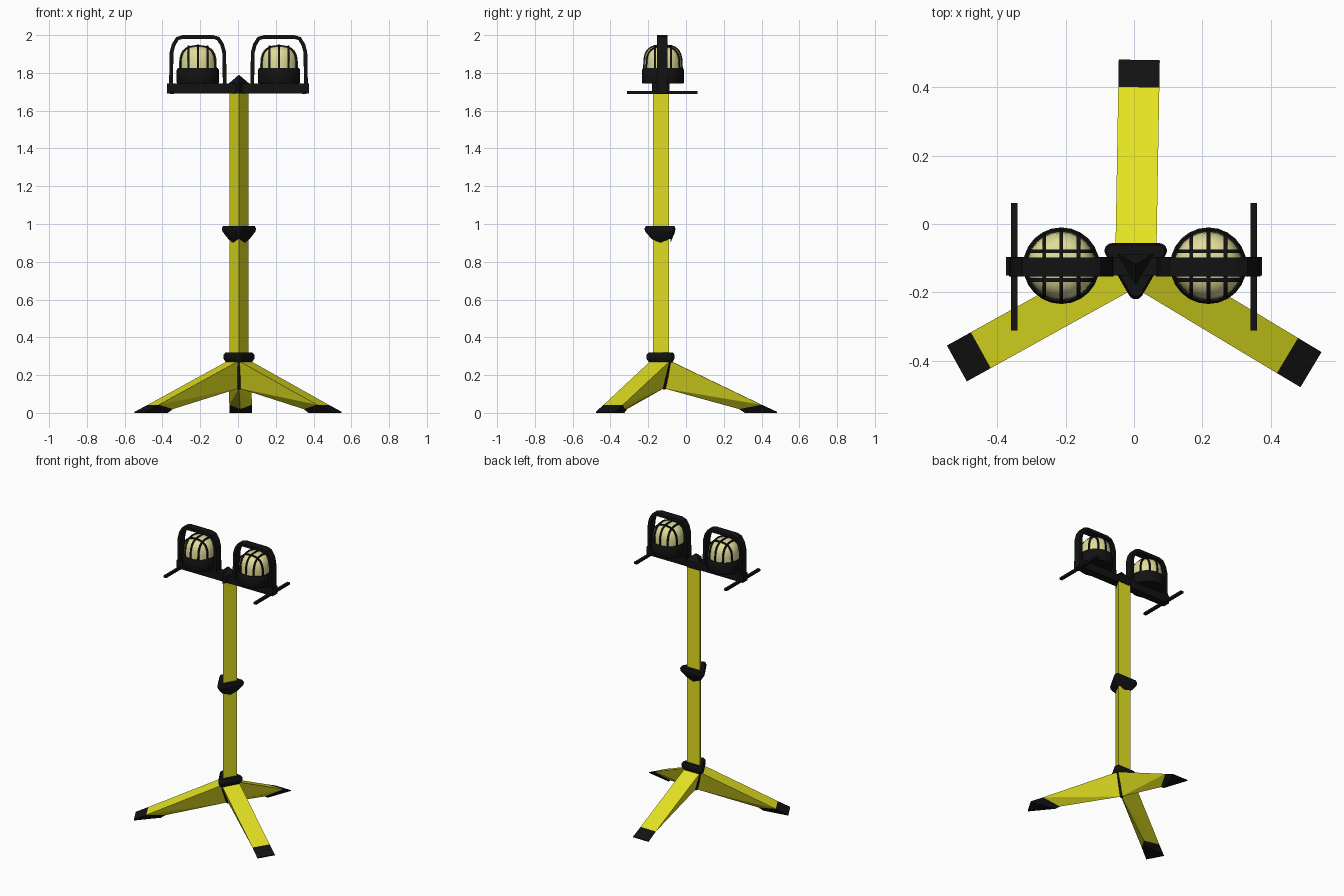
import bpy, bmesh, math
from mathutils import Matrix, Vector

if "Cube" in bpy.data.objects:
    bpy.data.objects.remove(bpy.data.objects["Cube"])

CX, CY = 0.005, -0.118          # mast axis
MAST = Matrix.Translation((CX, CY, 0))


def material(name, rgb):
    m = bpy.data.materials.new(name)
    m.diffuse_color = (*rgb, 1)
    m.use_nodes = True
    m.node_tree.nodes["Principled BSDF"].inputs["Base Color"].default_value = m.diffuse_color
    return m


YELLOW = material("yellow_paint", (0.78, 0.77, 0.015))
BLACK = material("black_rubber", (0.006, 0.006, 0.006))
LENS = material("lamp_glass", (0.75, 0.72, 0.32))


def make(name, bm, mat, matrix=MAST, smooth=False):
    bmesh.ops.recalc_face_normals(bm, faces=bm.faces)
    bm.transform(matrix)
    me = bpy.data.meshes.new(name)
    bm.to_mesh(me)
    bm.free()
    me.materials.append(mat)
    ob = bpy.data.objects.new(name, me)
    bpy.context.collection.objects.link(ob)
    if smooth:
        bpy.ops.object.select_all(action='DESELECT')
        ob.select_set(True)
        bpy.context.view_layer.objects.active = ob
        bpy.ops.object.shade_smooth_by_angle(angle=math.radians(40))
    return ob


def loft(name, rings, mat, matrix=MAST, smooth=False):
    bm = bmesh.new()
    rows = [[bm.verts.new(p) for p in ring] for ring in rings]
    n = len(rows[0])
    for a, b in zip(rows, rows[1:]):
        for i in range(n):
            j = (i + 1) % n
            bm.faces.new((a[i], a[j], b[j], b[i]))
    bm.faces.new(rows[0])
    bm.faces.new(rows[-1])
    return make(name, bm, mat, matrix, smooth)


def hull(name, pts, mat, matrix=MAST):
    bm = bmesh.new()
    for p in pts:
        bm.verts.new(p)
    bmesh.ops.convex_hull(bm, input=bm.verts)
    bmesh.ops.dissolve_limit(bm, angle_limit=0.02, verts=bm.verts, edges=bm.edges)
    return make(name, bm, mat, matrix)


def box(name, lo, hi, mat):
    return hull(name, [(x, y, z) for x in (lo[0], hi[0]) for y in (lo[1], hi[1])
                       for z in (lo[2], hi[2])], mat, Matrix())


def strap(name, pts, thick, width, mat, matrix):
    """Flat strip following an xz path, width along y."""
    rings = []
    for i, (x, z) in enumerate(pts):
        a, b = pts[max(i - 1, 0)], pts[min(i + 1, len(pts) - 1)]
        t = Vector((b[0] - a[0], b[1] - a[1])).normalized() * thick / 2
        nx, nz = -t.y, t.x
        rings.append([(x + s * nx, w, z + s * nz) for s, w in
                      ((1, -width / 2), (1, width / 2), (-1, width / 2), (-1, -width / 2))])
    return loft(name, rings, mat, matrix)


def tri_ring(d, r, z, z_mid=None):
    """Rounded triangle pointing to -y, with a point in the middle of each side."""
    pts = []
    for c in (-90, 30, 150):
        ca = math.radians(c)
        for k in range(-3, 4):
            a = ca + math.radians(20 * k)
            pts.append((d * math.cos(ca) + r * math.cos(a), d * math.sin(ca) + r * math.sin(a), z))
        m = ca + math.radians(60)
        pts.append(((d / 2 + r) * math.cos(m), (d / 2 + r) * math.sin(m), z if z_mid is None else z_mid))
    return pts


def circle(r, z, n=24):
    return [(r * math.cos(i * math.tau / n), r * math.sin(i * math.tau / n), z) for i in range(n)]


# Triangular mast
tri = [(0.058 * math.cos(math.radians(a)), 0.058 * math.sin(math.radians(a))) for a in (-90, 30, 150)]
loft("mast", [[(x, y, z) for x, y in tri] for z in (0.26, 1.70)], YELLOW)

# Collars and pyramid cap
loft("base_collar", [tri_ring(0.06, 0.018, 0.268), tri_ring(0.07, 0.022, 0.288),
                     tri_ring(0.07, 0.022, 0.308), tri_ring(0.064, 0.016, 0.32)], BLACK, smooth=True)
loft("middle_collar", [tri_ring(0.058, 0.006, 0.92, 0.90), tri_ring(0.078, 0.020, 0.96, 0.955),
                       tri_ring(0.08, 0.022, 0.975), tri_ring(0.076, 0.018, 0.99)], BLACK, smooth=True)
hull("mast_cap", [(x * 1.05, y * 1.05, z) for x, y in tri for z in (1.69, 1.745)] + [(0, 0, 1.79)], BLACK)

# Tripod legs: flat top, keeled underside, black feet, black seams between
W = 0.06
for i, side in enumerate(("back", "left", "right")):
    rot = MAST @ Matrix.Rotation(math.radians(89 + 120 * i), 4, 'Z')
    cut = [(0.518, -W, 0.043), (0.518, W, 0.043), (0.40, 0, 0.02)]
    hull(side + "_leg", cut + [(0.035, -W, 0.275), (0.035, W, 0.275), (0, 0, 0.13)], YELLOW, rot)
    hull(side + "_foot", cut + [(0.598, s * W, z) for s in (-1, 1) for z in (0, 0.006)]
         + [(0.43, 0, 0)], BLACK, rot)
    seam = MAST @ Matrix.Rotation(math.radians(30 + 120 * i), 4, 'Z')
    strap("leg_seam_%d" % (i + 1), [(0.068, 0.285), (0.0, 0.128)], 0.016, 0.014, BLACK, seam)

# Crossbar with end rods
box("crossbar", (-0.375, -0.15, 1.69), (0.375, -0.096, 1.745), BLACK)
for s, side in ((-1, "left"), (1, "right")):
    x = 0.35 * s
    box(side + "_rod", (x - 0.01, -0.312, 1.688), (x + 0.01, 0.062, 1.703), BLACK)


# Lamps
def dome_z(r, size=0.1):
    return 1.83 + (0.015 + size) * max(0, 1 - (r / size) ** 3) ** (1 / 3)


half = [(-0.1425, 1.74), (-0.139, 1.91), (-0.128, 1.95), (-0.108, 1.982), (-0.08, 1.99)]
hoop = half + [(-x, z) for x, z in reversed(half)]
for s, side in ((-1, "left"), (1, "right")):
    at = Matrix.Translation((0.0025 + 0.215 * s, -0.122, 0))
    loft(side + "_lamp_base", [circle(0.108, 1.743), circle(0.112, 1.75), circle(0.112, 1.815),
                               circle(0.106, 1.825)], BLACK, at, True)
    radii = [0.1 * math.sin(math.radians(a)) for a in (90, 85, 76, 66, 54, 40, 25, 8)]
    loft(side + "_lamp_lens", [circle(0.1, 1.815)] + [circle(r, dome_z(r)) for r in radii],
         LENS, at, True)
    # Wire cage: three bars one way, two the other
    for k, (d, ang) in enumerate(((-0.05, 90), (0, 90), (0.05, 90), (-0.042, 0), (0.042, 0))):
        e = math.sqrt(0.101 ** 2 - d * d)
        pts = [(-e, 1.815)]
        for j in range(17):
            u = -e * math.cos(math.pi * j / 16)
            pts.append((u, dome_z(math.hypot(u, d), 0.101)))
        pts.append((e, 1.815))
        m = at @ Matrix.Rotation(math.radians(ang), 4, 'Z') @ Matrix.Translation((0, d, 0))
        strap("%s_cage_bar_%d" % (side, k + 1), pts, 0.008, 0.011, BLACK, m)
    strap(side + "_lamp_guard", hoop, 0.02, 0.055, BLACK, at @ Matrix.Translation((0, -0.004, 0)))
